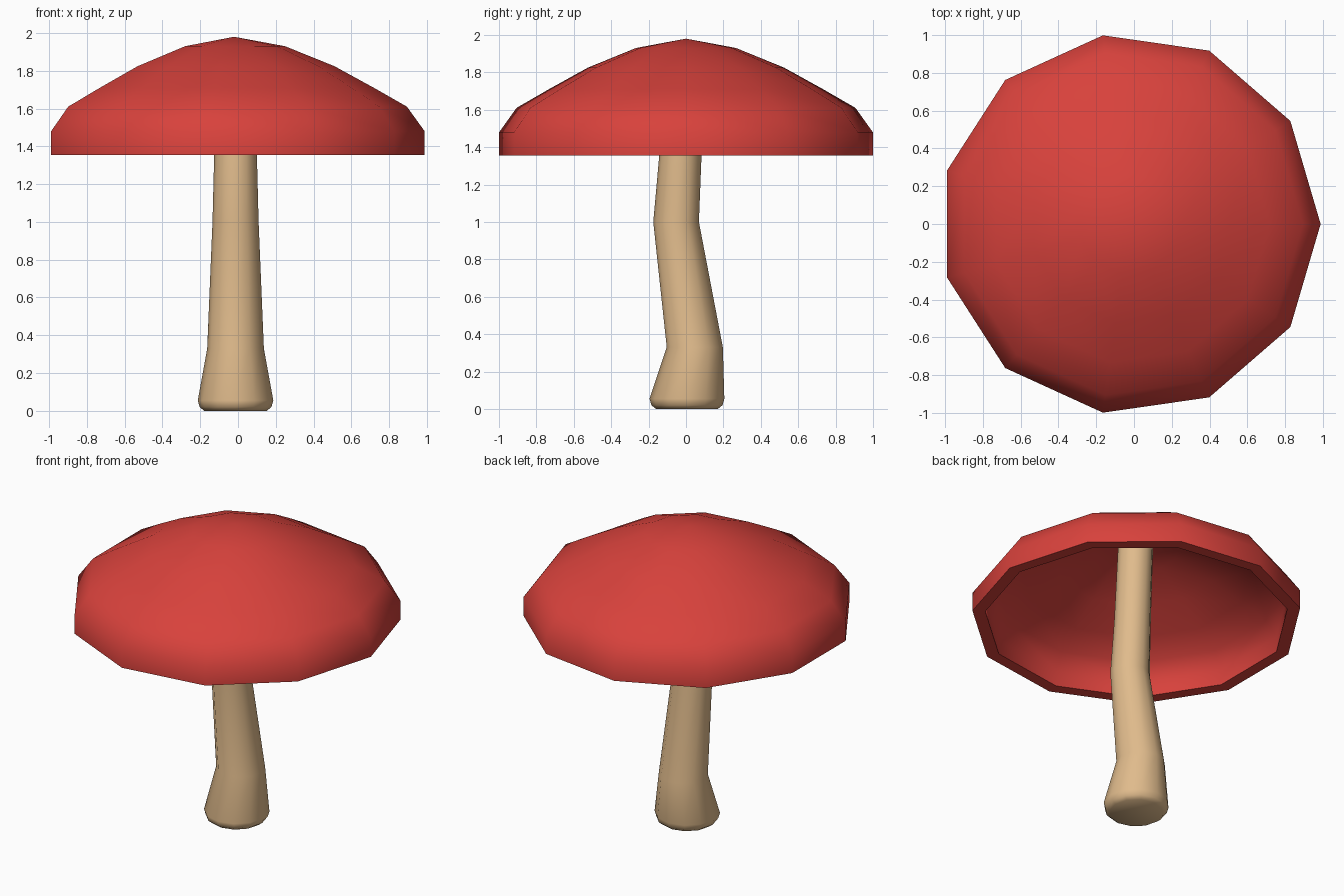
import bpy, bmesh, math

if "Cube" in bpy.data.objects:
    bpy.data.objects.remove(bpy.data.objects["Cube"])


def material(name, rgb):
    m = bpy.data.materials.new(name)
    m.diffuse_color = (*rgb, 1.0)
    m.use_nodes = True
    m.node_tree.nodes["Principled BSDF"].inputs["Base Color"].default_value = m.diffuse_color
    return m


def loft(name, rings, sides, mat, angle):
    """Join level rings (x, y, z, radius); radius 0 makes a pole, other ends are capped."""
    bm = bmesh.new()
    loops = []
    for x, y, z, r in rings:
        count = sides if r > 0 else 1
        loops.append([bm.verts.new((x + r * math.cos(2 * math.pi * i / sides),
                                    y + r * math.sin(2 * math.pi * i / sides), z))
                      for i in range(count)])
    for a, b in zip(loops, loops[1:]):
        for i in range(sides):
            j = (i + 1) % sides
            if len(a) == 1:
                bm.faces.new((a[0], b[j], b[i]))
            elif len(b) == 1:
                bm.faces.new((a[i], a[j], b[0]))
            else:
                bm.faces.new((a[i], a[j], b[j], b[i]))
    for end in (loops[0], loops[-1]):
        if len(end) > 1:
            bm.faces.new(end)
    bmesh.ops.recalc_face_normals(bm, faces=bm.faces)
    mesh = bpy.data.meshes.new(name)
    bm.to_mesh(mesh)
    bm.free()
    mesh.materials.append(mat)
    ob = bpy.data.objects.new(name, mesh)
    bpy.context.collection.objects.link(ob)
    bpy.ops.object.select_all(action='DESELECT')
    ob.select_set(True)
    bpy.context.view_layer.objects.active = ob
    bpy.ops.object.shade_smooth_by_angle(angle=math.radians(angle))
    return ob


red = material("cap red", (0.687, 0.054, 0.045))
tan = material("stem tan", (0.745, 0.497, 0.262))

# Hollow eleven-sided cap: outer dome, rim, then the inner dome
outer = [(0, 1.98), (0.27, 1.93), (0.53, 1.825), (0.74, 1.71),
         (0.915, 1.61), (1.009, 1.48), (1.009, 1.355)]
inner = [(0.93, 1.355), (0.93, 1.46), (0.86, 1.56), (0.70, 1.645),
         (0.50, 1.755), (0.26, 1.855), (0, 1.905)]
loft("cap", [(-0.021, 0, z, r) for r, z in outer + inner], 11, red, 60)

# Bent stem with a flared foot, reaching up into the cap
stem = [(0.005, 0.0, 0.165), (0.005, 0.02, 0.19), (0.005, 0.055, 0.2),
        (0.047, 0.33, 0.15), (-0.053, 1.0, 0.122), (-0.03, 1.355, 0.113),
        (0.0, 1.88, 0.108)]
loft("stem", [(-0.013, y, z, r) for y, z, r in stem], 12, tan, 50)
